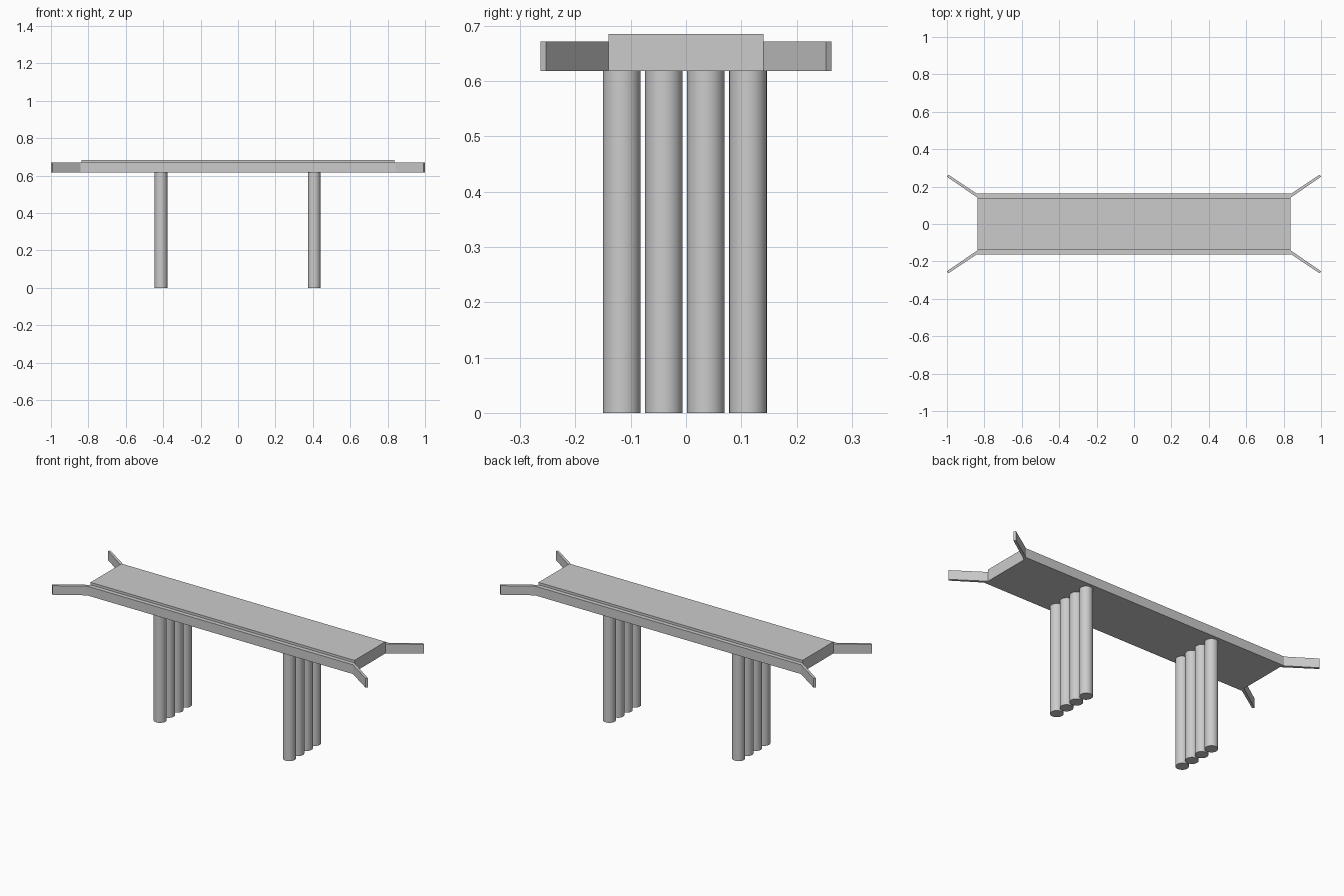
import bpy, bmesh, math

if "Cube" in bpy.data.objects:
    bpy.data.objects.remove(bpy.data.objects["Cube"])

Z_BASE = 0.618


def prism(name, outline, z0, z1):
    """Extrude a flat outline straight up into a solid."""
    bm = bmesh.new()
    face = bm.faces.new([bm.verts.new((x, y, z0)) for x, y in outline])
    top = bmesh.ops.extrude_face_region(bm, geom=[face])
    for v in top["geom"]:
        if isinstance(v, bmesh.types.BMVert):
            v.co.z = z1
    bmesh.ops.recalc_face_normals(bm, faces=bm.faces)
    mesh = bpy.data.meshes.new(name)
    bm.to_mesh(mesh)
    bm.free()
    obj = bpy.data.objects.new(name, mesh)
    bpy.context.collection.objects.link(obj)
    return obj


# Raised deck slab
prism("deck", [(-0.836, -0.14), (0.836, -0.14), (0.836, 0.14), (-0.836, 0.14)],
      Z_BASE, 0.685)

# Side parapets with flared, slightly tapering wing walls at both ends
half = [(0.836, 0.14), (1.0, 0.253), (0.992, 0.263), (0.843, 0.164)]
for label, s in (("front", -1), ("back", 1)):
    outline = half + [(-x, y) for x, y in reversed(half)]
    prism(label + "_parapet", [(x, s * y) for x, y in outline], Z_BASE, 0.671)

# Two rows of round columns
for side, x in (("left", -0.412), ("right", 0.407)):
    for i, y in enumerate((-0.116, -0.040, 0.036, 0.112)):
        bpy.ops.mesh.primitive_cylinder_add(
            vertices=32, radius=0.034, depth=Z_BASE, location=(x, y, Z_BASE / 2))
        col = bpy.context.object
        col.name = f"{side}_column_{i + 1}"
        bpy.ops.object.shade_smooth_by_angle(angle=math.radians(35))
